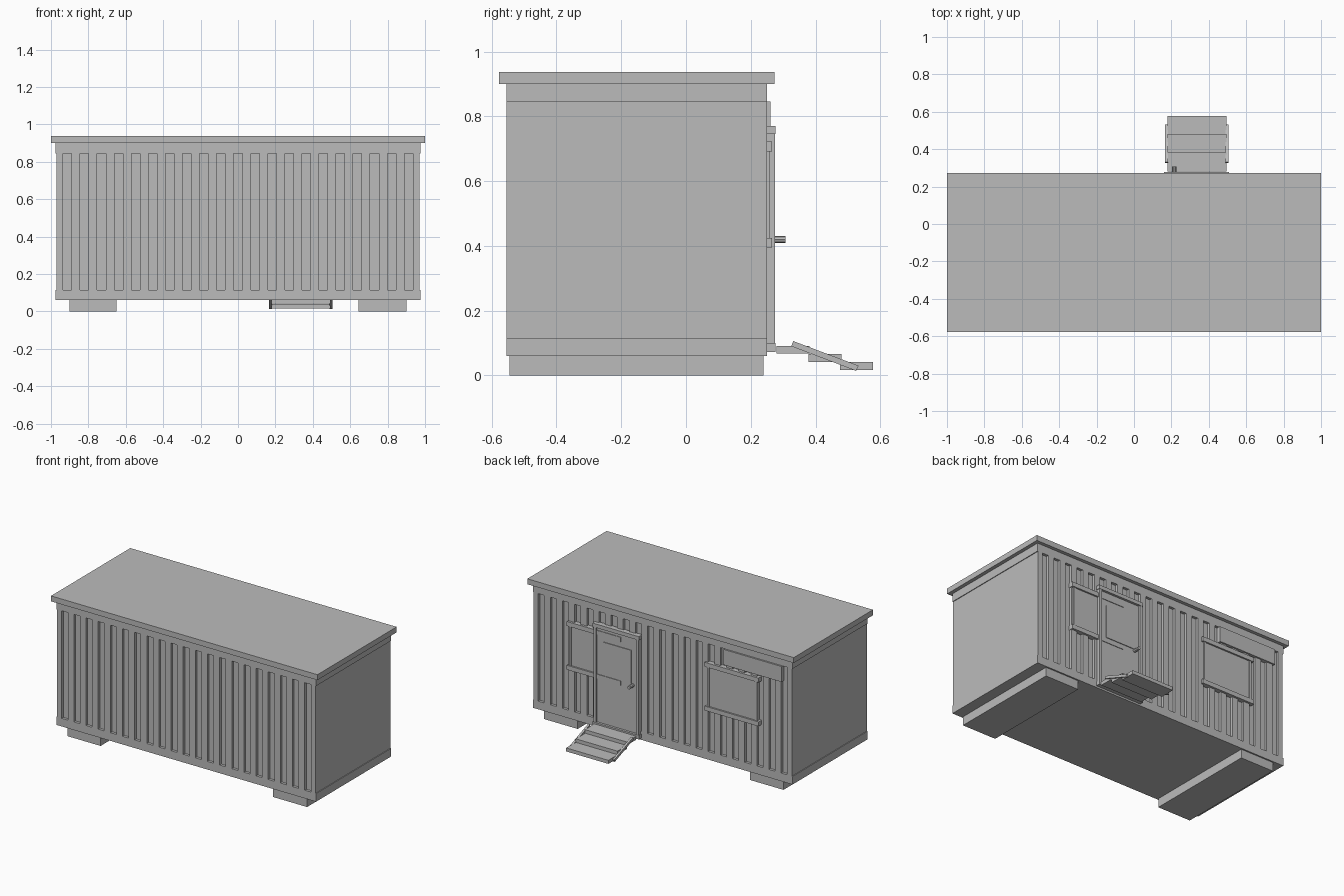
import bpy
import bmesh
import math

cube = bpy.data.objects.get("Cube")
if cube:
    bpy.data.objects.remove(cube, do_unlink=True)

grey = bpy.data.materials.new("plain_grey")
grey.use_nodes = True
COLOUR = (0.5, 0.5, 0.5, 1)
grey.diffuse_color = COLOUR
grey.node_tree.nodes["Principled BSDF"].inputs["Base Color"].default_value = COLOUR


def finish(name, bm):
    bmesh.ops.recalc_face_normals(bm, faces=bm.faces)
    mesh = bpy.data.meshes.new(name)
    bm.to_mesh(mesh)
    bm.free()
    mesh.materials.append(grey)
    obj = bpy.data.objects.new(name, mesh)
    bpy.context.collection.objects.link(obj)
    return obj


def box(name, xs, ys, zs):
    """Box spanning the given (low, high) ranges."""
    bm = bmesh.new()
    bmesh.ops.create_cube(bm, size=1)
    for v in bm.verts:
        for axis, (low, high) in enumerate((xs, ys, zs)):
            v.co[axis] = low if v.co[axis] < 0 else high
    return finish(name, bm)


def prism(name, outline, offset):
    """Closed outline extruded along an offset vector."""
    bm = bmesh.new()
    face = bm.faces.new([bm.verts.new(p) for p in outline])
    extruded = bmesh.ops.extrude_face_region(bm, geom=[face], use_keep_orig=True)
    moved = [g for g in extruded["geom"] if isinstance(g, bmesh.types.BMVert)]
    bmesh.ops.translate(bm, verts=moved, vec=offset)
    return finish(name, bm)


FRONT, BACK = -0.555, 0.25
HALF = 0.975
LOW, HIGH = 0.115, 0.845

# Corrugated shell between the two rails
GROOVES, DEPTH, EDGE = 21, 0.018, 0.935
pitch = 2 * EDGE / (2 * GROOVES - 1)


def corrugation(y, inward):
    points = [(-0.97, y, LOW)]
    for i in range(GROOVES):
        a = -EDGE + 2 * i * pitch
        b = a + pitch
        inner = y + inward * DEPTH
        points += [(a, y, LOW), (a, inner, LOW), (b, inner, LOW), (b, y, LOW)]
    return points + [(0.97, y, LOW)]


outline = corrugation(FRONT, 1) + corrugation(BACK, -1)[::-1]
prism("corrugated_walls", outline, (0, 0, HIGH - LOW))

# Rails, roof and feet
box("bottom_rail", (-HALF, HALF), (FRONT, BACK), (0.06, LOW))
box("top_rail", (-HALF, HALF), (FRONT, BACK), (HIGH, 0.90))
box("roof", (-1, 1), (-0.577, 0.273), (0.90, 0.937))
box("right_foot", (-0.9, -0.65), (-0.545, 0.24), (0, 0.06))
box("left_foot", (0.645, 0.9), (-0.545, 0.24), (0, 0.06))


# Windows: pane, side frames, and wider head and sill bars
def window(name, x0, x1):
    a, b = x0 + 0.015, x1 - 0.015
    box(name + "_pane", (a, b), (0.225, 0.254), (0.42, 0.70))
    for side, s in (("right", a), ("left", b - 0.015)):
        box(f"{name}_{side}_frame", (s, s + 0.015), (0.225, 0.26), (0.42, 0.70))
    for part, z in (("sill", 0.395), ("head", 0.692)):
        box(f"{name}_{part}", (x0, x1), (0.225, 0.265), (z, z + 0.03))


window("right_window", -0.73, -0.325)
window("left_window", 0.305, 0.71)
box("shutter_box", (-0.90, -0.465), (0.225, 0.261), (0.74, HIGH))

# Door with its frame, pane and handle
box("door_panel", (0.175, 0.495), (0.225, 0.261), (0.09, 0.75))
box("door_pane", (0.225, 0.44), (0.25, 0.266), (0.43, 0.655))
for side, x in (("right", 0.165), ("left", 0.485)):
    box(f"door_{side}_jamb", (x, x + 0.018), (0.24, 0.275), (0.1, 0.745))
box("door_header", (0.16, 0.508), (0.24, 0.277), (0.745, 0.77))
box("door_threshold", (0.16, 0.508), (0.24, 0.277), (0.072, 0.1))
handle = [(0.215 + 0.011 * math.cos(i * math.pi / 4), 0.255,
           0.42 + 0.011 * math.sin(i * math.pi / 4)) for i in range(8)]
prism("door_handle", handle, (0, 0.052, 0))

# Entrance steps with sloping side stringers
for i in range(3):
    y, z = 0.28 + 0.098 * i, 0.067 - 0.025 * i
    box(f"step_{i + 1}", (0.178, 0.495), (y, y + 0.102), (z, z + 0.024))
for side, x in (("right", 0.166), ("left", 0.49)):
    slope = [(x, 0.325, 0.09), (x, 0.525, 0.014), (x, 0.533, 0.03), (x, 0.331, 0.106)]
    prism(f"{side}_stringer", slope, (0.015, 0, 0))
